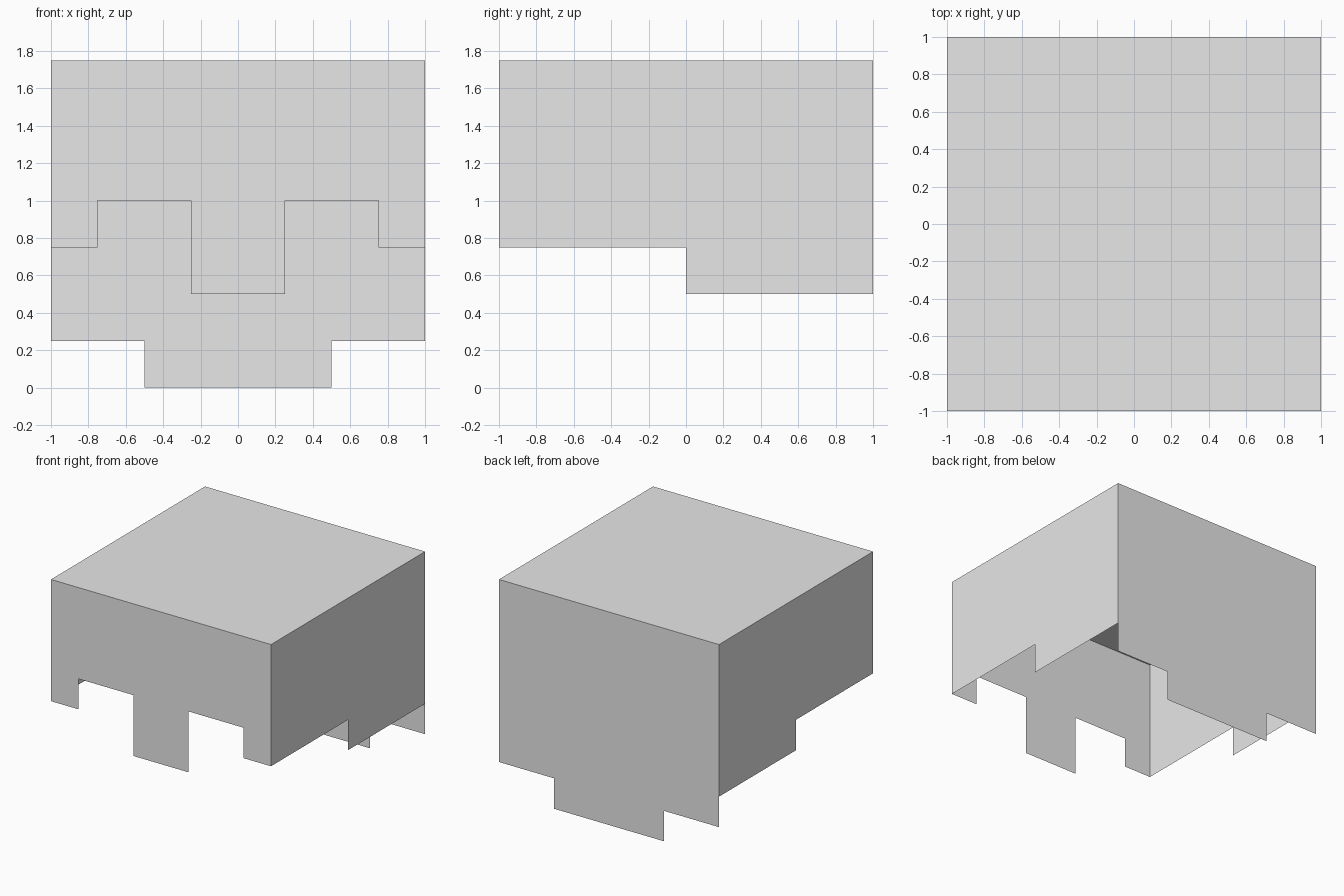
import bpy
from mathutils import Vector

cube = bpy.data.objects.get("Cube")
if cube:
    bpy.data.objects.remove(cube, do_unlink=True)

TOP = 1.75

# One plain grey for the whole shell
grey = bpy.data.materials.new("plain_grey")
grey.use_nodes = True
colour = (0.8, 0.8, 0.8, 1)
grey.diffuse_color = colour
grey.node_tree.nodes["Principled BSDF"].inputs["Base Color"].default_value = colour


def sheet(name, corners, outward):
    """Single flat face whose normal points along outward."""
    mesh = bpy.data.meshes.new(name)
    mesh.from_pydata(corners, [], [range(len(corners))])
    mesh.update()
    if mesh.polygons[0].normal.dot(Vector(outward)) < 0:
        mesh.flip_normals()
    mesh.materials.append(grey)
    obj = bpy.data.objects.new(name, mesh)
    bpy.context.collection.objects.link(obj)
    return obj


def mirrored(half):
    """Complete a left-right symmetric outline from its +x half."""
    return half + [(-x, z) for x, z in reversed(half)]


# Square top
sheet("top_panel", [(-1, -1, TOP), (1, -1, TOP), (1, 1, TOP), (-1, 1, TOP)], (0, 0, 1))

# Front with a central flap, two openings and short corner tabs
front = mirrored([(1, TOP), (1, 0.75), (0.75, 0.75), (0.75, 1), (0.25, 1), (0.25, 0.5)])
sheet("front_panel", [(x, -1, z) for x, z in front], (0, -1, 0))

# Long back with a wide central flap
back = mirrored([(1, TOP), (1, 0.25), (0.5, 0.25), (0.5, 0)])
sheet("back_panel", [(x, 1, z) for x, z in back], (0, 1, 0))

# Stepped sides, lower towards the back
side = [(-1, TOP), (-1, 0.75), (0, 0.75), (0, 0.5), (1, 0.5), (1, TOP)]
for name, s in (("left_panel", 1), ("right_panel", -1)):
    sheet(name, [(s, y, z) for y, z in side], (s, 0, 0))
